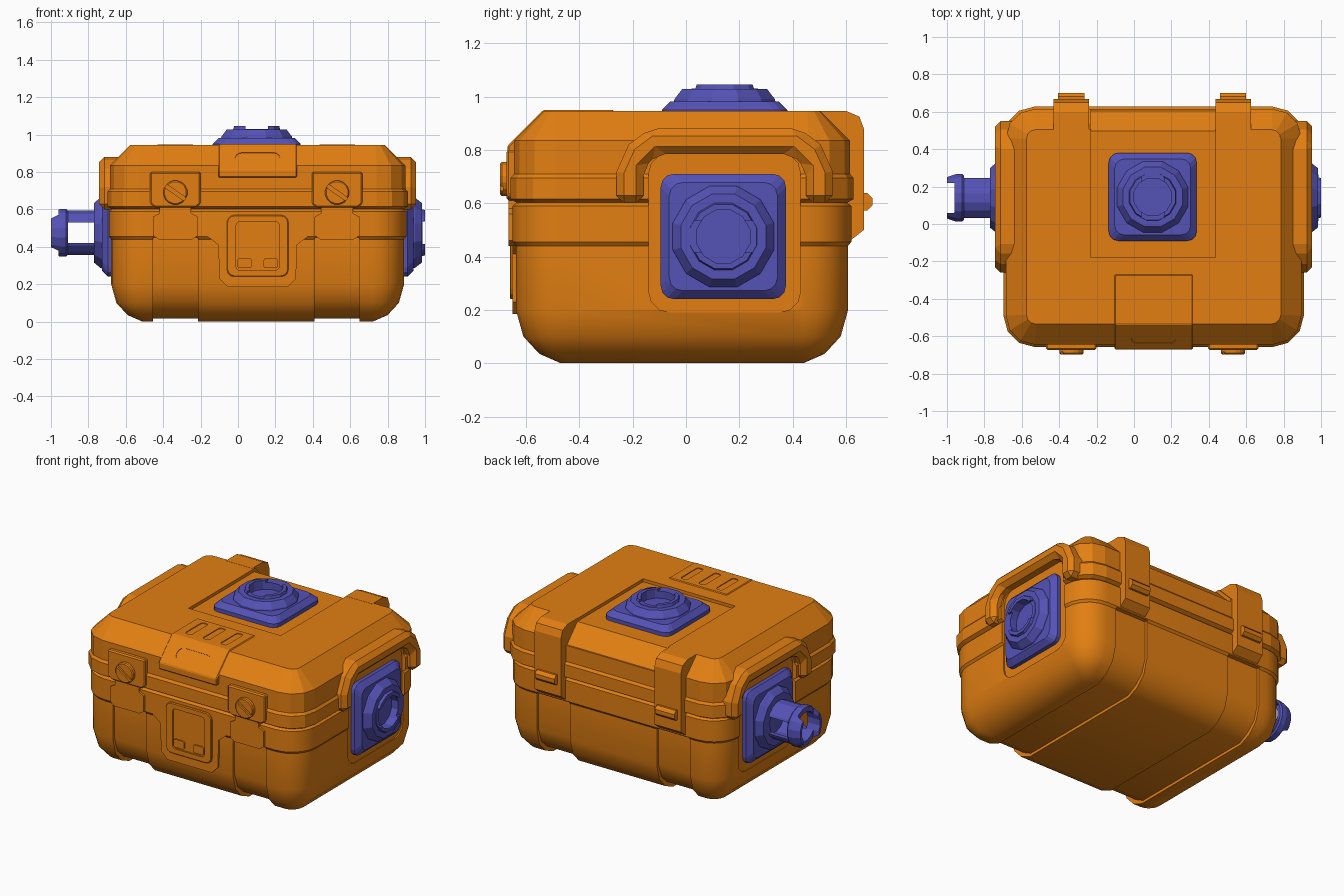
import bpy, bmesh, math
from mathutils import Matrix, Vector

cube = bpy.data.objects.get("Cube")
if cube:
    bpy.data.objects.remove(cube, do_unlink=True)


def material(name, rgb):
    m = bpy.data.materials.new(name)
    m.use_nodes = True
    m.diffuse_color = (*rgb, 1)
    m.node_tree.nodes["Principled BSDF"].inputs["Base Color"].default_value = (*rgb, 1)
    return m


ORANGE = material("orange", (0.76, 0.212, 0.006))
BLUE = material("blue", (0.09, 0.085, 0.47))
CX, CY = 0.105, -0.015      # centre of the case
PY, PZ = 0.14, 0.475        # centre of the side ports


def loft(name, rings, mat=ORANGE, matrix=None, bevel=0):
    """Skin a stack of equal rings and cap both ends."""
    bm = bmesh.new()
    rows = [[bm.verts.new(p) for p in ring] for ring in rings]
    n = len(rows[0])
    for a, b in zip(rows, rows[1:]):
        for i in range(n):
            j = (i + 1) % n
            bm.faces.new((a[i], a[j], b[j], b[i]))
    bm.faces.new(rows[0][::-1])
    bm.faces.new(rows[-1])
    if matrix:
        bm.transform(matrix)
    bmesh.ops.recalc_face_normals(bm, faces=bm.faces)
    mesh = bpy.data.meshes.new(name)
    bm.to_mesh(mesh)
    bm.free()
    mesh.materials.append(mat)
    ob = bpy.data.objects.new(name, mesh)
    bpy.context.collection.objects.link(ob)
    if bevel:
        mod = ob.modifiers.new("bevel", "BEVEL")
        mod.width, mod.segments, mod.limit_method = bevel, 1, "ANGLE"
        apply(ob, mod)
    return ob


def apply(ob, mod):
    bpy.ops.object.select_all(action="DESELECT")
    bpy.context.view_layer.objects.active = ob
    ob.select_set(True)
    bpy.ops.object.modifier_apply(modifier=mod.name)


def prism(name, pts, axis, lo, hi, mat=ORANGE, matrix=None, bevel=0):
    """Extrude a 2D outline along an axis."""
    put = {"x": lambda u, v, w: (w, u, v), "y": lambda u, v, w: (u, w, v),
           "z": lambda u, v, w: (u, v, w)}[axis]
    return loft(name, [[put(u, v, w) for u, v in pts] for w in (lo, hi)], mat, matrix, bevel)


def rrect(cx, cy, hx, hy, r, seg=3):
    pts = []
    for k, (sx, sy) in enumerate([(1, 1), (-1, 1), (-1, -1), (1, -1)]):
        for i in range(seg + 1):
            a = math.pi / 2 * (k + i / seg)
            pts.append((cx + sx * (hx - r) + r * math.cos(a), cy + sy * (hy - r) + r * math.sin(a)))
    return pts


def circle(cx, cy, r, n):
    return [(cx + r * math.cos(2 * math.pi * (i + 0.5) / n),
             cy + r * math.sin(2 * math.pi * (i + 0.5) / n)) for i in range(n)]


def cut(ob, *cutters):
    for c in cutters:
        mod = ob.modifiers.new("cut", "BOOLEAN")
        mod.operation, mod.solver, mod.object = "DIFFERENCE", "EXACT", c
        apply(ob, mod)
        bpy.data.objects.remove(c, do_unlink=True)


def shell(name, profile, radius, seg):
    """Rounded box from (height, inset) pairs."""
    return loft(name, [[(x, y, z) for x, y in rrect(CX, CY, 0.795 - d, 0.635 - d,
                                                    max(radius - d, 0.05), seg)]
                       for z, d in profile])


def side_recess(s):
    x = CX + s * 0.775
    return prism("cutter", rrect(0.145, 0.49, 0.285, 0.3, 0.08), "x", x, x + s * 0.3)


# Case base with strap channels and side recesses
base = shell("case_base", [(0, 0.18), (0.035, 0.1), (0.1, 0.04), (0.2, 0.012), (0.44, 0.012),
                           (0.455, 0), (0.59, 0), (0.602, 0.015)], 0.18, 5)
channel = [(-0.9, 0.45), (-0.9, -0.2), (0.9, -0.2), (0.9, 0.45), (0.59, 0.45), (0.59, 0.2),
           (0.56, 0.11), (0.5, 0.055), (0.43, 0.018), (-0.46, 0.018), (-0.53, 0.055),
           (-0.59, 0.11), (-0.62, 0.2), (-0.62, 0.45)]
CLASPS = (-0.335, 0.53)
cut(base, *[prism("cutter", channel, "x", x - 0.12, x + 0.12) for x in CLASPS],
    side_recess(1), side_recess(-1))

# Lid with the sunken port bay on top
lid = shell("case_lid", [(0.602, 0.015), (0.615, -0.008), (0.695, -0.008), (0.71, 0.005),
                         (0.835, 0.005), (0.945, 0.115)], 0.16, 3)
bay = [(-0.18, 1.1), (-0.18, 0.925), (0.497, 0.925), (0.605, 0.815), (0.8, 0.815), (0.8, 1.1)]
cut(lid, prism("cutter", bay, "x", -0.23, 0.435), side_recess(1), side_recess(-1))

# Arched guards above the side ports
half = [(0.405, 0.6), (0.405, 0.72), (0.36, 0.82), (0.28, 0.88)]
inner = [(0.25, 0.785), (0.305, 0.73), (0.305, 0.6)]
arch = [(-u, v) for u, v in half] + half[::-1] + inner[::-1] + [(-u, v) for u, v in inner]
arch = [(u + 0.145, v) for u, v in arch]
for s, side in ((1, "left"), (-1, "right")):
    prism(side + "_port_guard", arch, "x", CX + s * 0.68, CX + s * 0.847, bevel=0.028)

# Back hinges and barrels
hinge = [(0.49, 0.88), (0.49, 0.946), (0.6, 0.946), (0.65, 0.925), (0.667, 0.88),
         (0.667, 0.5), (0.61, 0.455), (0.55, 0.455)]
for x, side in zip((-0.335, 0.53), ("right", "left")):
    prism(side + "_hinge", hinge, "x", x - 0.095, x + 0.095)
    prism(side + "_hinge_barrel", circle(0.667, 0.605, 0.035, 8), "x", x - 0.07, x + 0.07)

# Front clasps with slotted screws
for x, side in zip(CLASPS, ("right", "left")):
    plate = [(-0.135, 0.8), (-0.135, 0.63), (-0.11, 0.61), (0.11, 0.61), (0.135, 0.63), (0.135, 0.8)]
    prism(side + "_clasp_plate", [(x + u, v) for u, v in plate], "y", -0.673, -0.55, bevel=0.008)
    hook = [(-0.085, 0.61), (-0.085, 0.58), (-0.12, 0.56), (-0.12, 0.46), (-0.09, 0.44),
            (0.09, 0.44), (0.12, 0.46), (0.12, 0.56), (0.085, 0.58), (0.085, 0.61)]
    prism(side + "_clasp_hook", [(x + u, v) for u, v in hook], "y", -0.665, -0.58)
    screw = prism(side + "_clasp_screw", circle(x, 0.69, 0.065, 16), "y", -0.697, -0.65, bevel=0.006)
    turn = Matrix.Translation((x, 0, 0.69)) @ Matrix.Rotation(math.radians(35), 4, "Y")
    cut(screw, prism("cutter", rrect(0, 0, 0.1, 0.01, 0.002), "y", -0.72, -0.685, matrix=turn))

# Front shield below the rim
shield_half = [(0.275, 0.46), (0.21, 0.41), (0.205, 0.23), (0.16, 0.185)]
shield = [(CX - u, v) for u, v in shield_half] + [(CX + u, v) for u, v in shield_half[::-1]]
prism("front_shield", shield, "y", -0.65, -0.58)

# Latch frame with its sunken pocket and lever
frame = prism("latch_frame", rrect(CX, 0.405, 0.165, 0.165, 0.04), "y", -0.661, -0.6, bevel=0.005)
cut(frame, prism("cutter", rrect(CX, 0.405, 0.115, 0.13, 0.02), "y", -0.7, -0.643))
prism("latch_lever", rrect(CX, 0.4, 0.045, 0.07, 0.004), "y", -0.65, -0.63)
for s in (-1, 1):
    prism("latch_foot", rrect(CX + s * 0.07, 0.312, 0.038, 0.026, 0.012), "y", -0.66, -0.63)

# Tab over the front edge of the lid, with grip slot and grooves
tab = [(-0.27, 0.9), (-0.27, 0.95), (-0.535, 0.95), (-0.67, 0.815), (-0.67, 0.77), (-0.6, 0.77)]
tab_ob = prism("lid_tab", tab, "x", CX - 0.21, CX + 0.21, bevel=0.006)
tilt = Matrix.Translation((CX, -0.61, 0.875)) @ Matrix.Rotation(math.radians(45), 4, "X")
cut(tab_ob, prism("cutter", rrect(0, 0, 0.12, 0.042, 0.04), "z", -0.018, 0.1, matrix=tilt),
    *[prism("cutter", rrect(CX + d, -0.395, 0.023, 0.09, 0.015), "z", 0.935, 1) for d in (-0.127, 0, 0.127)])


# Ports: square flange, faceted ring, and a socket or plug
def lathe_tube(name, outer, bore, floor, sides, matrix):
    ob = loft(name, [[(x, y, h) for x, y in circle(0, 0, r, sides)] for r, h in outer], BLUE, matrix)
    cut(ob, prism("cutter", circle(0, 0, bore, sides), "z", floor, 0.5, BLUE, matrix))
    return ob


def port(label, matrix, plug=False):
    flange = [(-0.03, 0.235), (0.005, 0.235), (0.037, 0.203)]
    loft(label + "_port_flange", [[(x, y, h) for x, y in rrect(0, 0, d, d, 0.05)] for h, d in flange],
         BLUE, matrix)
    if not plug:
        ring = [(0.2, 0.02), (0.195, 0.045), (0.165, 0.083), (0.13, 0.083), (0.125, 0.1)]
        socket = lathe_tube(label + "_port_socket", ring, 0.103, 0.04, 12, matrix)
        cut(socket, prism("cutter", rrect(0, 0, 0.06, 0.3, 0.002), "z", 0.086, 0.2, BLUE, matrix))
        return
    lathe_tube(label + "_port_ring", [(0.2, 0.02), (0.195, 0.045), (0.165, 0.08)], 0.1, 0.04, 12, matrix)
    tube = [(0.122, 0.03), (0.122, 0.22), (0.13, 0.23), (0.13, 0.26), (0.113, 0.31)]
    plug_ob = lathe_tube(label + "_port_plug", tube, 0.095, 0.05, 16, matrix)
    cut(plug_ob, prism("cutter", rrect(0, 0.15, 0.055, 0.07, 0.003), "y", -0.3, 0.3, BLUE, matrix),
        prism("cutter", rrect(0, 0.35, 0.08, 0.08, 0.003), "x", -0.3, 0.3, BLUE, matrix))


port("top", Matrix.Translation((0.1, 0.145, 0.945)))
port("left", Matrix.Translation((0.9, PY, PZ)) @ Matrix.Rotation(math.pi / 2, 4, "Y"))
port("right", Matrix.Translation((-0.69, PY, PZ)) @ Matrix.Rotation(-math.pi / 2, 4, "Y"), plug=True)

# Smooth the curved corners while keeping creases
bpy.ops.object.select_all(action="DESELECT")
for ob in bpy.context.scene.objects:
    if ob.type == "MESH" and ob.name.startswith("case_base"):
        ob.select_set(True)
        bpy.context.view_layer.objects.active = ob
bpy.ops.object.shade_smooth_by_angle(angle=math.radians(32))
